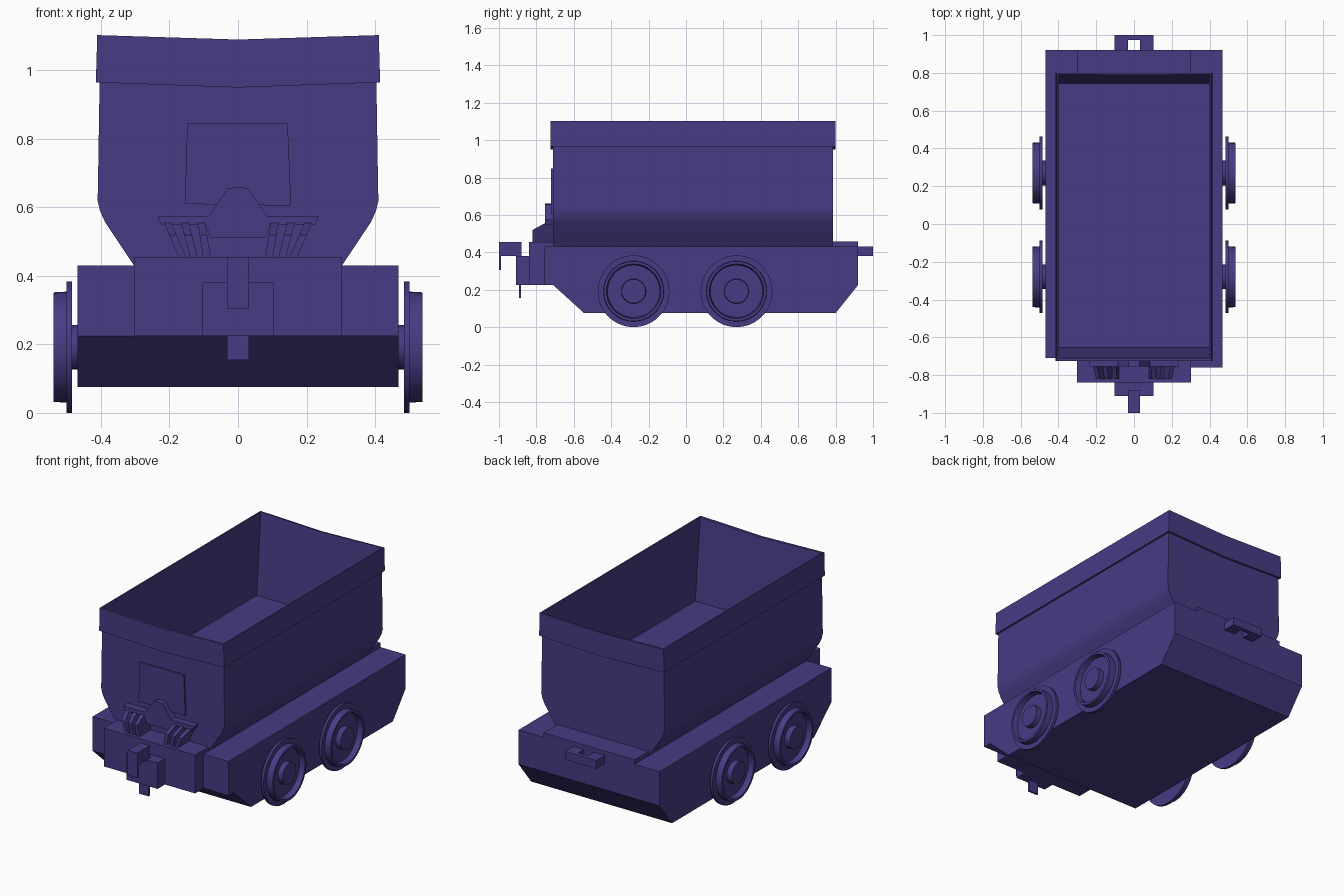
import bpy, bmesh, math
from mathutils import Vector

if "Cube" in bpy.data.objects:
    bpy.data.objects.remove(bpy.data.objects["Cube"])

mat = bpy.data.materials.new("purple_paint")
mat.diffuse_color = (0.065, 0.043, 0.23, 1)
mat.use_nodes = True
mat.node_tree.nodes["Principled BSDF"].inputs["Base Color"].default_value = mat.diffuse_color


def finish(name, bm):
    bmesh.ops.recalc_face_normals(bm, faces=bm.faces)
    me = bpy.data.meshes.new(name)
    bm.to_mesh(me)
    bm.free()
    me.materials.append(mat)
    ob = bpy.data.objects.new(name, me)
    bpy.context.collection.objects.link(ob)
    return ob


def prism(name, pts, axis, a, b):
    """Extrude a profile: axis 'x' takes (y, z) points, 'y' takes (x, z), 'z' takes (x, y)."""
    def co(p, t):
        return {"x": (t, *p), "y": (p[0], t, p[1]), "z": (*p, t)}[axis]
    bm = bmesh.new()
    face = bm.faces.new([bm.verts.new(co(p, a)) for p in pts])
    ext = bmesh.ops.extrude_face_region(bm, geom=[face])
    off = Vector(co((0, 0), b - a))
    for v in ext["geom"]:
        if isinstance(v, bmesh.types.BMVert):
            v.co += off
    return finish(name, bm)


def box(name, x0, x1, y0, y1, z0, z1):
    return prism(name, [(x0, y0), (x1, y0), (x1, y1), (x0, y1)], "z", z0, z1)


def mirrored(right):
    return right + [(-x, z) for x, z in reversed(right) if x > 0]


def smooth(ob, deg):
    bpy.ops.object.select_all(action="DESELECT")
    ob.select_set(True)
    bpy.context.view_layer.objects.active = ob
    bpy.ops.object.shade_smooth_by_angle(angle=math.radians(deg))


# Chassis with sloped ends
prism("chassis", [(-0.71, 0.43), (-0.71, 0.225), (-0.545, 0.075), (0.80, 0.075),
                  (0.92, 0.225), (0.92, 0.43)], "x", -0.468, 0.468)
box("front_buffer_beam", -0.303, 0.303, -0.84, -0.70, 0.225, 0.455)
box("front_corner_block", 0.30, 0.468, -0.76, -0.70, 0.225, 0.43)
box("rear_deck_plate", -0.303, 0.303, 0.77, 0.92, 0.42, 0.457)

# Front coupling
box("front_coupling_block", -0.103, 0.103, -0.91, -0.83, 0.225, 0.38)
prism("front_hook", [(-0.88, 0.38), (-0.88, 0.455), (-1.0, 0.455), (-1.0, 0.305),
                     (-0.99, 0.305), (-0.99, 0.38)], "x", -0.032, 0.032)
box("coupling_pin", -0.032, 0.032, -0.894, -0.882, 0.155, 0.40)

# Rear coupling, a flat loop
prism("rear_coupling_loop", [(-0.103, 0.91), (-0.032, 0.91), (-0.032, 0.975), (0.032, 0.975),
                             (0.032, 0.91), (0.103, 0.91), (0.103, 1.0), (-0.103, 1.0)],
      "z", 0.38, 0.43)

# Tub body and sagging rim, both hollowed by one tapered cutter
tub = prism("tub_body", mirrored([(0.30, 0.425), (0.388, 0.557), (0.403, 0.59), (0.41, 0.62),
                                  (0.409, 0.66), (0.404, 0.97), (0, 0.957)]), "y", -0.712, 0.787)
rim = prism("tub_rim", mirrored([(0, 0.95), (0.415, 0.965), (0.411, 1.103), (0, 1.09)]),
            "y", -0.724, 0.80)
bm = bmesh.new()
rings = []
for z, x, y0, y1 in [(0.62, 0.397, -0.655, 0.745), (1.2, 0.404, -0.722, 0.80)]:
    rings.append([bm.verts.new(p) for p in
                  [(-x, y0, z), (x, y0, z), (x, y1, z), (-x, y1, z)]])
    bm.faces.new(rings[-1])
for i in range(4):
    j = (i + 1) % 4
    bm.faces.new([rings[0][i], rings[0][j], rings[1][j], rings[1][i]])
cutter = finish("tub_cutter", bm)
cutter.hide_render = True
for ob in (tub, rim):
    m = ob.modifiers.new("hollow", "BOOLEAN")
    m.operation = "DIFFERENCE"
    m.solver = "EXACT"
    m.object = cutter
    bpy.context.view_layer.objects.active = ob
    bpy.ops.object.modifier_apply(modifier=m.name)
bpy.data.objects.remove(cutter)
smooth(tub, 25)

# Front panel and latch bracket
prism("front_panel", [(-0.155, 0.61), (0.155, 0.605), (0.145, 0.847), (-0.148, 0.847)],
      "y", -0.722, -0.70)
prism("latch_plate", mirrored([(0.08, 0.51), (0.095, 0.55), (0.225, 0.55), (0.235, 0.575),
                               (0.085, 0.575), (0.03, 0.655), (0, 0.66)]), "y", -0.755, -0.70)

# Slanted ribs under the bracket, three per side
for side, s in (("left", -1), ("right", 1)):
    for i, (top, bot) in enumerate([(0.205, 0.16), (0.155, 0.128), (0.107, 0.09)]):
        rib = prism(f"{side}_rib_{i + 1}", [(-0.70, 0.555), (-0.755, 0.555), (-0.82, 0.52),
                                            (-0.82, 0.45), (-0.70, 0.45)], "x", -0.011, 0.011)
        for v in rib.data.vertices:
            t = (v.co.z - 0.45) / 0.105
            v.co.x += s * (bot + (top - bot) * t)

# Flanged wheels with recessed face, revolved about the axle
WHEEL = [(0.45, 0.065), (0.484, 0.065), (0.484, 0.192), (0.50, 0.192), (0.50, 0.162),
         (0.538, 0.16), (0.538, 0.146), (0.506, 0.14), (0.506, 0.066), (0.538, 0.064)]
N = 36
for side, s in (("left", -1), ("right", 1)):
    for end, cy in (("front", -0.28), ("rear", 0.27)):
        bm = bmesh.new()
        loops = [[bm.verts.new((s * x, cy + r * math.cos(2 * math.pi * k / N),
                                0.192 + r * math.sin(2 * math.pi * k / N))) for k in range(N)]
                 for x, r in WHEEL]
        for a, b in zip(loops, loops[1:]):
            for k in range(N):
                n = (k + 1) % N
                bm.faces.new([a[k], a[n], b[n], b[k]])
        bm.faces.new(loops[0])
        bm.faces.new(loops[-1])
        smooth(finish(f"{end}_{side}_wheel", bm), 30)
